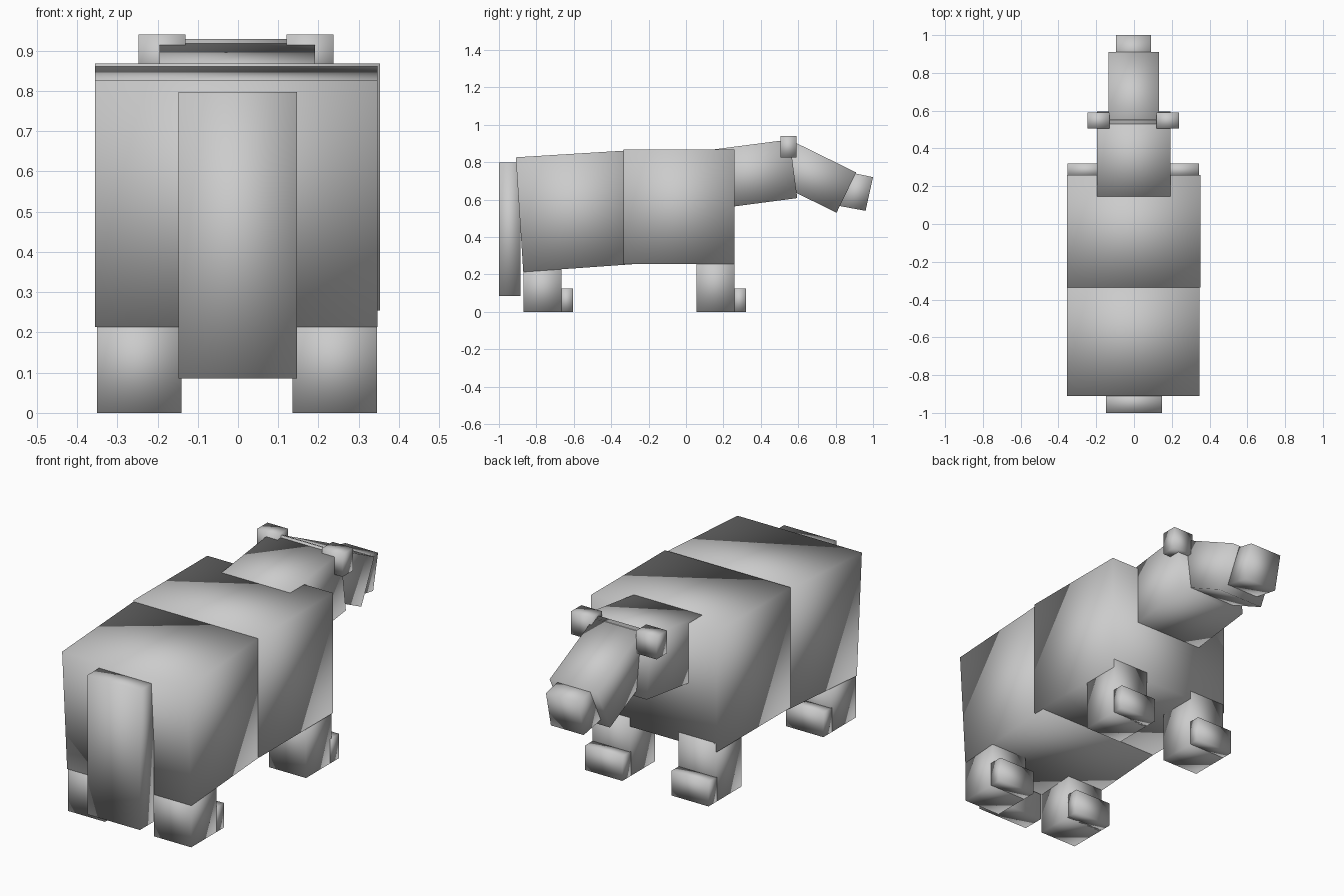
import bpy
import bmesh

if "Cube" in bpy.data.objects:
    bpy.data.objects.remove(bpy.data.objects["Cube"])

fur = bpy.data.materials.new("grey_fur")
fur.diffuse_color = (0.6, 0.6, 0.6, 1)
fur.use_nodes = True
fur.node_tree.nodes["Principled BSDF"].inputs["Base Color"].default_value = fur.diffuse_color


def block(name, x0, x1, profile):
    """Extrude a four-point (y, z) side profile from x0 to x1, softly shaded."""
    bm = bmesh.new()
    left = [bm.verts.new((x0, y, z)) for y, z in profile]
    right = [bm.verts.new((x1, y, z)) for y, z in profile]
    bm.faces.new(left)
    bm.faces.new(right[::-1])
    n = len(profile)
    for i in range(n):
        j = (i + 1) % n
        bm.faces.new((left[i], right[i], right[j], left[j]))
    bmesh.ops.recalc_face_normals(bm, faces=bm.faces)
    for f in bm.faces:
        f.smooth = True
    mesh = bpy.data.meshes.new(name)
    bm.to_mesh(mesh)
    bm.free()
    mesh.materials.append(fur)
    obj = bpy.data.objects.new(name, mesh)
    bpy.context.collection.objects.link(obj)


def rect(y0, y1, z0, z1):
    return [(y0, z0), (y1, z0), (y1, z1), (y0, z1)]


# Body: upright chest and slightly tilted rump
block("chest", -0.355, 0.353, rect(-0.335, 0.26, 0.255, 0.868))
block("rump", -0.355, 0.347,
      [(-0.91, 0.826), (-0.87, 0.213), (-0.25, 0.257), (-0.29, 0.864)])
block("tail", -0.148, 0.147, rect(-1.0, -0.885, 0.085, 0.797))

# Neck, head and snout
block("neck", -0.195, 0.192,
      [(0.10, 0.862), (0.141, 0.548), (0.595, 0.608), (0.554, 0.921)])
block("head", -0.135, 0.132,
      [(0.535, 0.929), (0.43, 0.714), (0.805, 0.53), (0.91, 0.745)])
block("snout", -0.095, 0.09,
      [(0.87, 0.747), (0.82, 0.566), (0.96, 0.54), (1.0, 0.72)])

# Ears, legs and toes on both sides
for side, ear_x, leg_x in (("left", -0.247, -0.351), ("right", 0.12, 0.135)):
    block("ear_" + side, ear_x, ear_x + 0.117, rect(0.505, 0.59, 0.825, 0.94))
    for end, y, top in (("front", 0.055, 0.30), ("rear", -0.87, 0.25)):
        block(f"{end}_leg_{side}", leg_x, leg_x + 0.21, rect(y, y + 0.205, 0, top))
        block(f"{end}_toe_{side}", leg_x, leg_x + 0.21,
              rect(y + 0.195, y + 0.265, 0, 0.125))
